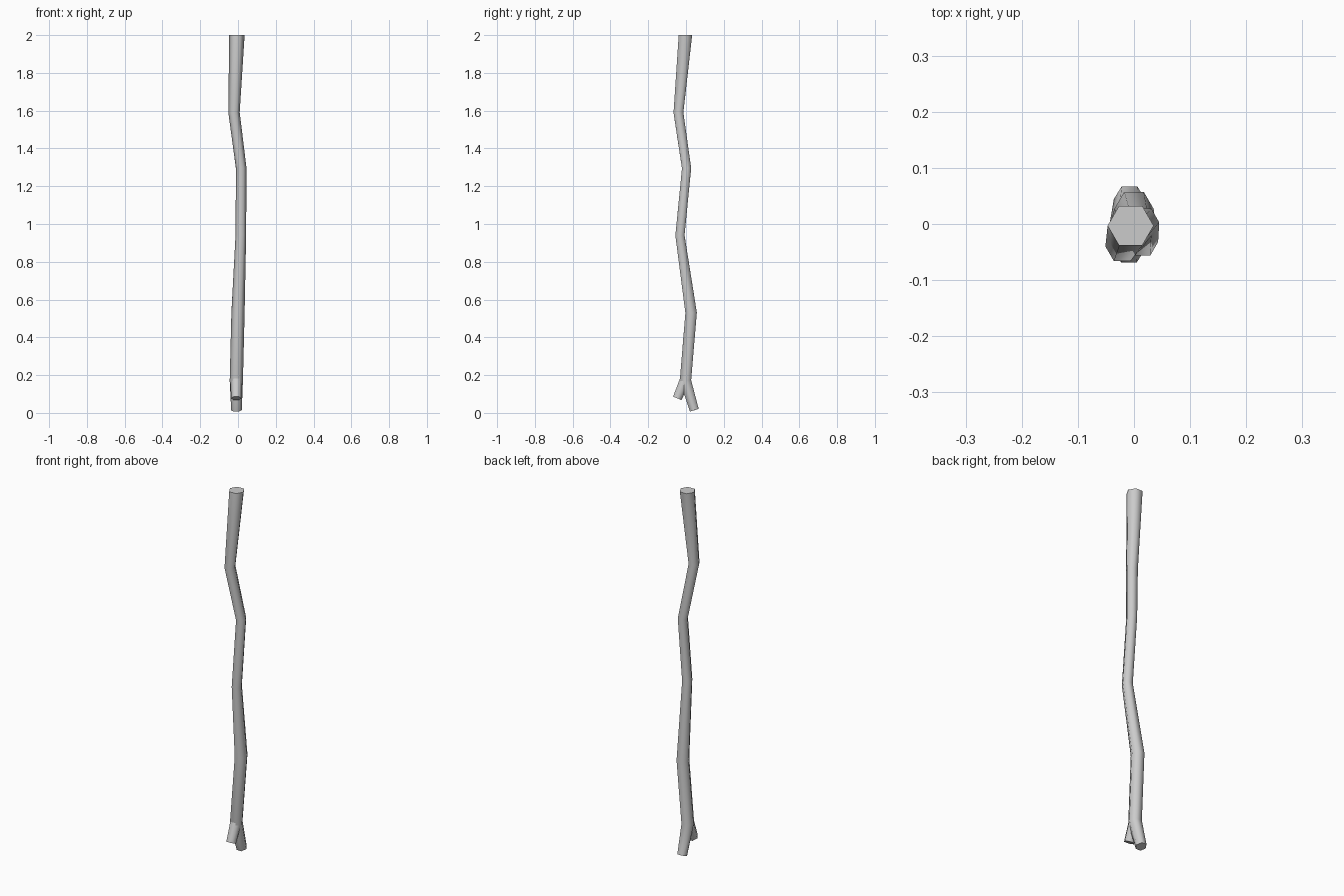
import bpy, bmesh, math
from mathutils import Vector

if "Cube" in bpy.data.objects:
    bpy.data.objects.remove(bpy.data.objects["Cube"])

SIDES = 6

def tube(name, nodes, flat_top=False):
    """Hexagonal tube through (x, y, z, radius) nodes with mitred joints."""
    bm = bmesh.new()
    pts = [Vector(n[:3]) for n in nodes]
    rings = []
    for i, p in enumerate(pts):
        t = Vector()
        if i > 0:
            t += (p - pts[i - 1]).normalized()
        if i < len(pts) - 1:
            t += (pts[i + 1] - p).normalized()
        if flat_top and i == 0:
            t = Vector((0, 0, -1))
        t.normalize()
        u = (Vector((1, 0, 0)) - t * t.x).normalized()
        v = t.cross(u)
        r = nodes[i][3]
        rings.append([bm.verts.new(p + r * (u * math.cos(a) + v * math.sin(a)))
                      for a in (2 * math.pi * k / SIDES for k in range(SIDES))])
    for a, b in zip(rings, rings[1:]):
        for k in range(SIDES):
            n = (k + 1) % SIDES
            bm.faces.new((a[k], a[n], b[n], b[k])).smooth = True
    # Flat, crisp end caps
    for ring in (rings[0], rings[-1]):
        cap = bm.faces.new(ring)
        for e in cap.edges:
            e.smooth = False
    bmesh.ops.recalc_face_normals(bm, faces=bm.faces)
    me = bpy.data.meshes.new(name)
    bm.to_mesh(me)
    bm.free()
    ob = bpy.data.objects.new(name, me)
    bpy.context.collection.objects.link(ob)
    return ob

# Crooked main stick, thick end up, running into the long fork tip
tube("stick", [
    (-0.006, -0.003, 2.00, 0.041),
    (-0.021, -0.040, 1.59, 0.030),
    (0.017, 0.003, 1.295, 0.028),
    (0.015, -0.032, 0.94, 0.028),
    (0.000, 0.027, 0.53, 0.035),
    (-0.009, -0.003, 0.17, 0.035),
    (-0.008, 0.044, 0.014, 0.028)], flat_top=True)

# Short fork tip
tube("short_fork", [
    (-0.009, -0.003, 0.18, 0.032),
    (-0.009, -0.046, 0.077, 0.028)])
